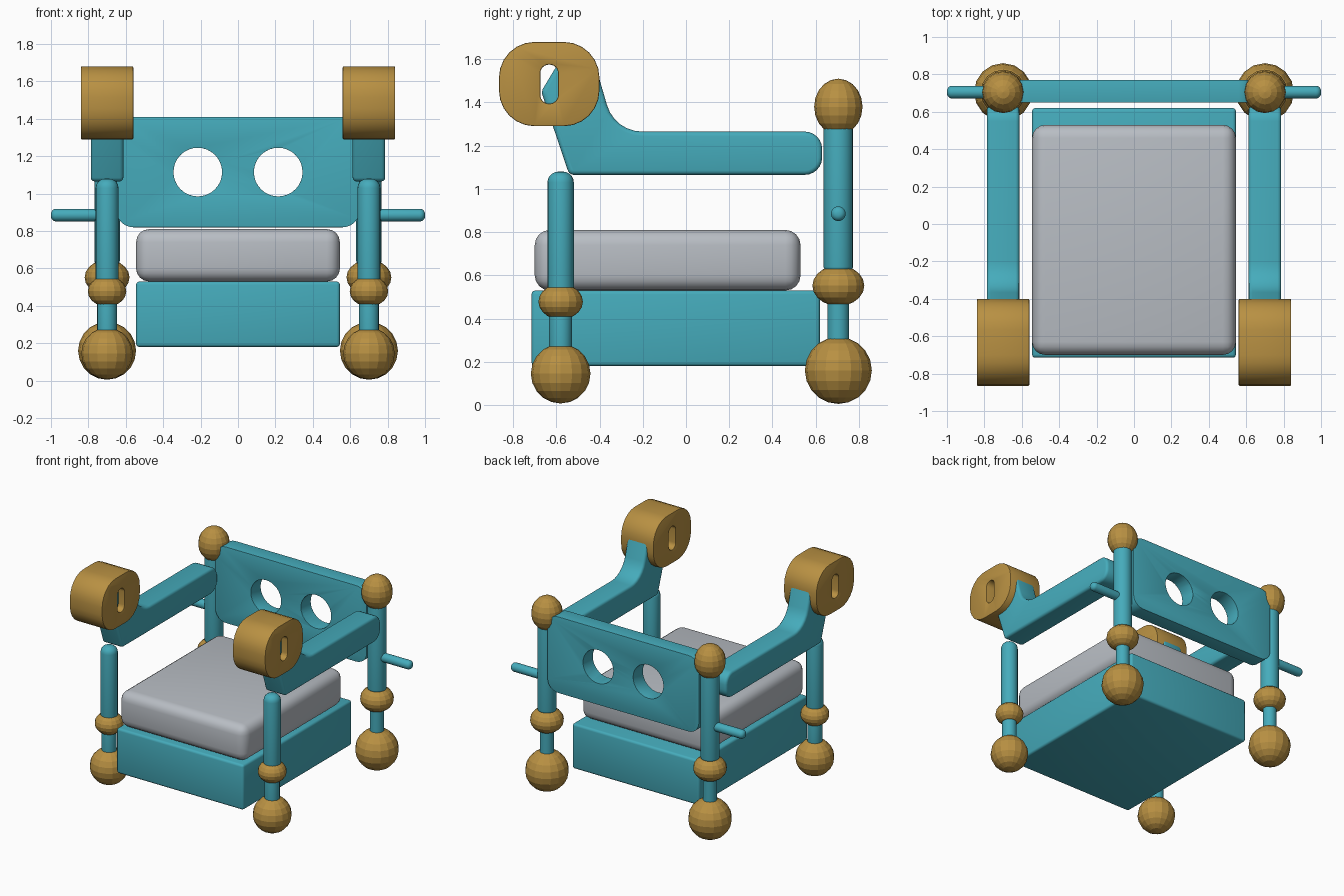
import bpy, bmesh, math
from mathutils import Vector, Matrix

if "Cube" in bpy.data.objects:
    bpy.data.objects.remove(bpy.data.objects["Cube"], do_unlink=True)


def material(name, rgb):
    m = bpy.data.materials.new(name)
    m.use_nodes = True
    m.diffuse_color = (*rgb, 1)
    m.node_tree.nodes["Principled BSDF"].inputs["Base Color"].default_value = (*rgb, 1)
    return m


TEAL = material("teal paint", (0.06, 0.41, 0.50))
GOLD = material("gold", (0.48, 0.28, 0.055))
GREY = material("grey cushion", (0.48, 0.51, 0.55))


def finish(bm, name, mat, smooth=True, bevel=0, segments=3, cutters=()):
    bmesh.ops.recalc_face_normals(bm, faces=bm.faces)
    mesh = bpy.data.meshes.new(name)
    bm.to_mesh(mesh)
    bm.free()
    ob = bpy.data.objects.new(name, mesh)
    bpy.context.collection.objects.link(ob)
    mesh.materials.append(mat)
    bpy.ops.object.select_all(action="DESELECT")
    bpy.context.view_layer.objects.active = ob
    ob.select_set(True)
    # Cut the openings before rounding the edges
    for cutter in cutters:
        mod = ob.modifiers.new("opening", "BOOLEAN")
        mod.operation, mod.solver, mod.object = "DIFFERENCE", "EXACT", cutter
        bpy.ops.object.modifier_apply(modifier=mod.name)
        bpy.data.objects.remove(cutter, do_unlink=True)
    if bevel:
        mod = ob.modifiers.new("rounded edges", "BEVEL")
        mod.width, mod.segments = bevel, segments
        mod.limit_method, mod.angle_limit = "ANGLE", math.radians(50)
        bpy.ops.object.modifier_apply(modifier=mod.name)
    if smooth:
        bpy.ops.object.shade_smooth_by_angle(angle=math.radians(35))
    return ob


def fillet(corners, steps=6):
    """Round each (a, b, radius) corner of a polygon with an arc."""
    out = []
    for i, (a, b, r) in enumerate(corners):
        p = Vector((a, b))
        u = (Vector(corners[i - 1][:2]) - p).normalized()
        v = (Vector(corners[(i + 1) % len(corners)][:2]) - p).normalized()
        half = u.angle(v) / 2
        centre = p + (u + v).normalized() * r / math.sin(half)
        reach = r / math.tan(half)
        start, end = p + u * reach - centre, p + v * reach - centre
        total = start.angle(end)
        for k in range(steps + 1):
            t = k / steps
            arc = start * math.sin((1 - t) * total) + end * math.sin(t * total)
            out.append(centre + arc / math.sin(total))
    return out


def rounded_rect(a, b, width, height, r, steps=6):
    w, h = width / 2, height / 2
    return fillet([(a - w, b - h, r), (a + w, b - h, r),
                   (a + w, b + h, r), (a - w, b + h, r)], steps)


def slab(name, outline, axis, low, high, mat, **options):
    """Extrude an outline along x (outline in y, z) or y (outline in x, z)."""
    bm = bmesh.new()

    def place(p, d):
        return (d, p[0], p[1]) if axis == "x" else (p[0], d, p[1])
    face = bm.faces.new([bm.verts.new(place(p, low)) for p in outline])
    extruded = bmesh.ops.extrude_face_region(bm, geom=[face])
    moved = [g for g in extruded["geom"] if isinstance(g, bmesh.types.BMVert)]
    shift = (high - low, 0, 0) if axis == "x" else (0, high - low, 0)
    bmesh.ops.translate(bm, verts=moved, vec=shift)
    return finish(bm, name, mat, **options)


def box(name, low, high, mat, bevel, segments=3):
    bm = bmesh.new()
    low, high = Vector(low), Vector(high)
    bmesh.ops.create_cube(bm, size=1, matrix=Matrix.Translation((low + high) / 2)
                          @ Matrix.Diagonal((*(high - low), 1)))
    return finish(bm, name, mat, bevel=bevel, segments=segments)


def ball(name, centre, radius, height):
    bm = bmesh.new()
    bmesh.ops.create_uvsphere(bm, u_segments=16, v_segments=10, radius=1,
                              matrix=Matrix.Translation(centre)
                              @ Matrix.Diagonal((radius, radius, height, 1)))
    return finish(bm, name, GOLD, smooth=False)


def rod(name, start, end, radius, dome=0):
    """Round bar; dome rounds both ends by that amount."""
    bm = bmesh.new()
    start, end = Vector(start), Vector(end)
    axis = end - start
    turn = axis.to_track_quat("Z", "Y").to_matrix().to_4x4()
    bmesh.ops.create_cone(bm, cap_ends=True, segments=20, radius1=radius, radius2=radius,
                          depth=axis.length,
                          matrix=Matrix.Translation((start + end) / 2) @ turn)
    return finish(bm, name, TEAL, bevel=dome, segments=5)


# Seat
box("seat_base", (-0.545, -0.715, 0.18), (0.545, 0.62, 0.53), TEAL, 0.018)
box("seat_cushion", (-0.545, -0.70, 0.53), (0.545, 0.53, 0.81), GREY, 0.07, 4)

# Backrest panel with two round openings
holes = []
for x in (-0.215, 0.215):
    circle = [(x + 0.13 * math.cos(k * math.tau / 32), 1.115 + 0.13 * math.sin(k * math.tau / 32))
              for k in range(32)]
    holes.append(slab("hole_cutter", circle, "y", 0.5, 0.9, TEAL))
slab("backrest", rounded_rect(0, 1.115, 1.30, 0.59, 0.09), "y", 0.65, 0.77, TEAL,
     bevel=0.02, cutters=holes)

arm_outline = fillet([(-0.54, 1.065, 0.03), (0.63, 1.065, 0.08), (0.63, 1.265, 0.08),
                      (-0.33, 1.265, 0.17), (-0.42, 1.575, 0.04), (-0.595, 1.575, 0.04),
                      (-0.67, 1.45, 0.04)])

for side, s in (("left", 1), ("right", -1)):
    x = 0.70 * s
    # Rear leg stack
    y = 0.705
    ball(side + "_rear_foot", (x, y, 0.16), 0.155, 0.155)
    rod(side + "_rear_leg", (x, y, 0.2), (x, y, 0.55), 0.05)
    ball(side + "_rear_collar", (x, y, 0.552), 0.12, 0.094)
    rod(side + "_rear_post", (x, y, 0.62), (x, y, 1.32), 0.068, 0.02)
    ball(side + "_rear_finial", (x, y, 1.38), 0.112, 0.13)
    rod(side + "_side_peg", (x, y, 0.885), (s, y, 0.885), 0.034, 0.028)

    # Front leg stack
    y = -0.58
    ball(side + "_front_foot", (x, y, 0.145), 0.138, 0.138)
    rod(side + "_front_leg", (x, y, 0.2), (x, y, 0.45), 0.053, 0.01)
    ball(side + "_front_collar", (x, y, 0.478), 0.103, 0.082)
    rod(side + "_front_post", (x, y, 0.48), (x, y, 1.08), 0.061, 0.05)

    # Armrest ending in a slotted scroll
    slab(side + "_armrest", arm_outline, "x", x - 0.087, x + 0.087, TEAL, bevel=0.02)
    slot = slab("slot_cutter", rounded_rect(-0.633, 1.485, 0.082, 0.18, 0.039),
                "x", x - 0.4, x + 0.4, GOLD)
    slab(side + "_arm_scroll", rounded_rect(-0.633, 1.485, 0.465, 0.39, 0.165),
         "x", x - 0.14, x + 0.14, GOLD, bevel=0.006, segments=2, cutters=[slot])
